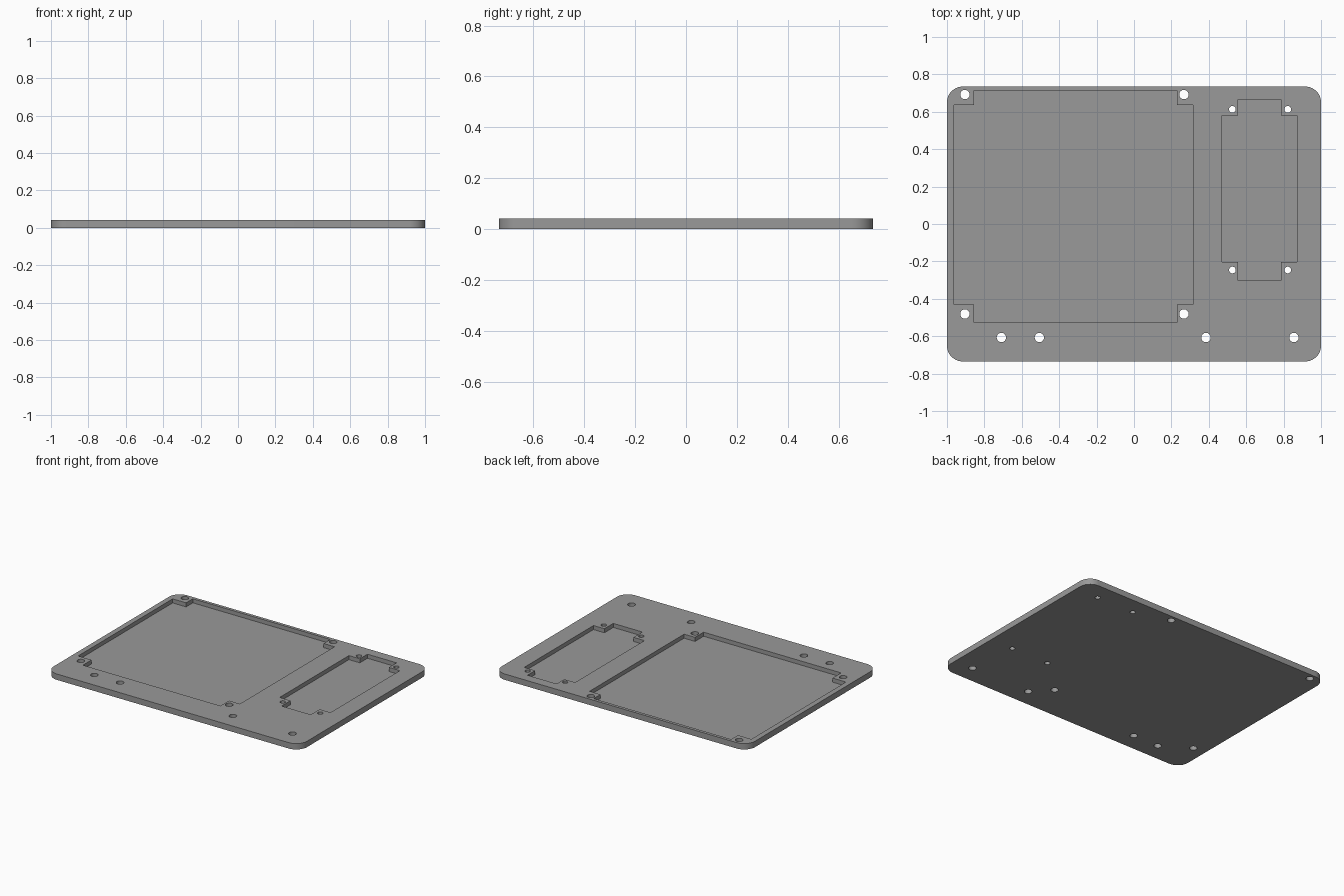
import bpy, bmesh, math

if "Cube" in bpy.data.objects:
    bpy.data.objects.remove(bpy.data.objects["Cube"])

HALF_X, HALF_Y, THICK = 1.0, 0.735, 0.042
FLOOR = 0.013
CORNER = 0.085


def prism(bm, points, z0, z1):
    """Closed vertical prism over a counter-clockwise outline."""
    low = [bm.verts.new((x, y, z0)) for x, y in points]
    high = [bm.verts.new((x, y, z1)) for x, y in points]
    bm.faces.new(low[::-1])
    bm.faces.new(high)
    for i in range(len(points)):
        j = (i + 1) % len(points)
        bm.faces.new((low[i], low[j], high[j], high[i]))


def arc(cx, cy, r, start, end, steps):
    return [(cx + r * math.cos(math.radians(start + (end - start) * i / steps)),
             cy + r * math.sin(math.radians(start + (end - start) * i / steps)))
            for i in range(steps + 1)]


def notched(x0, x1, x2, x3, y0, y1, y2, y3):
    """Rectangle with a square notch left at each corner."""
    return [(x1, y0), (x2, y0), (x2, y1), (x3, y1), (x3, y2), (x2, y2),
            (x2, y3), (x1, y3), (x1, y2), (x0, y2), (x0, y1), (x1, y1)]


def make_object(name, bm):
    mesh = bpy.data.meshes.new(name)
    bm.to_mesh(mesh)
    bm.free()
    obj = bpy.data.objects.new(name, mesh)
    bpy.context.collection.objects.link(obj)
    return obj


# Rounded plate
outline = []
for sx, sy, start in ((1, 1, 0), (-1, 1, 90), (-1, -1, 180), (1, -1, 270)):
    outline += arc(sx * (HALF_X - CORNER), sy * (HALF_Y - CORNER),
                   CORNER, start, start + 90, 12)
bm = bmesh.new()
prism(bm, outline, 0, THICK)
plate = make_object("mounting_plate", bm)

# Large and small board pockets
bm = bmesh.new()
prism(bm, notched(-0.962, -0.856, 0.23, 0.316, -0.527, -0.43, 0.637, 0.713),
      FLOOR, THICK + 0.1)
prism(bm, notched(0.47, 0.556, 0.786, 0.872, -0.302, -0.202, 0.58, 0.666),
      FLOOR, THICK + 0.1)

# Through holes: large pocket corners, small pocket corners, front row
holes = [(x, y, 0.025) for x in (-0.904, 0.267) for y in (-0.481, 0.692)]
holes += [(x, y, 0.018) for x in (0.526, 0.822) for y in (-0.246, 0.613)]
holes += [(x, -0.607, 0.025) for x in (-0.709, -0.506, 0.385, 0.855)]
for x, y, r in holes:
    prism(bm, arc(x, y, r, 0, 360, 32)[:-1], -0.1, THICK + 0.1)
cutter = make_object("pocket_and_hole_cutter", bm)
cutter.hide_render = True

# Cut and clean up
mod = plate.modifiers.new("cut", 'BOOLEAN')
mod.operation = 'DIFFERENCE'
mod.solver = 'EXACT'
mod.object = cutter
bpy.context.view_layer.objects.active = plate
plate.select_set(True)
bpy.ops.object.modifier_apply(modifier="cut")
bpy.data.objects.remove(cutter)

# Grey finish
grey = bpy.data.materials.new("mid_grey")
grey.diffuse_color = (0.32, 0.32, 0.32, 1)
grey.use_nodes = True
grey.node_tree.nodes["Principled BSDF"].inputs["Base Color"].default_value = grey.diffuse_color
plate.data.materials.clear()
plate.data.materials.append(grey)
bpy.ops.object.shade_smooth_by_angle(angle=math.radians(30))
